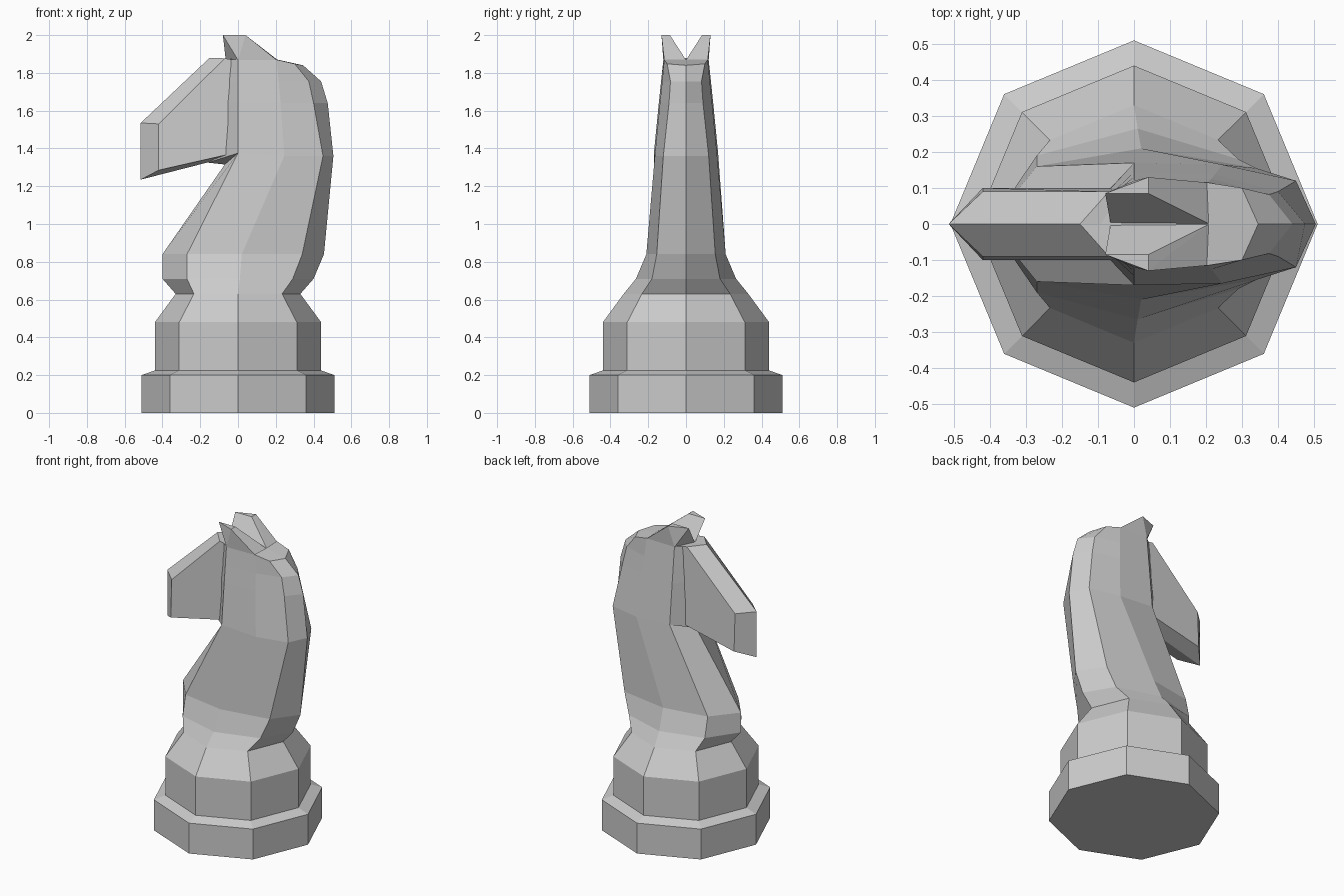
import bpy, bmesh
from math import cos, sin, pi

if "Cube" in bpy.data.objects:
    bpy.data.objects.remove(bpy.data.objects["Cube"])


def finish(name, bm):
    bmesh.ops.remove_doubles(bm, verts=bm.verts, dist=0.0005)
    bmesh.ops.recalc_face_normals(bm, faces=bm.faces)
    mesh = bpy.data.meshes.new(name)
    bm.to_mesh(mesh)
    bm.free()
    obj = bpy.data.objects.new(name, mesh)
    bpy.context.collection.objects.link(obj)
    return obj


def loft(name, rings, cap_start=True, cap_end=True):
    """Skin closed rings of equal point count."""
    bm = bmesh.new()
    loops = [[bm.verts.new(p) for p in ring] for ring in rings]
    n = len(loops[0])
    for a, b in zip(loops, loops[1:]):
        for i in range(n):
            j = (i + 1) % n
            bm.faces.new((a[i], a[j], b[j], b[i]))
    if cap_start:
        bm.faces.new(loops[0][::-1])
    if cap_end:
        bm.faces.new(loops[-1])
    return finish(name, bm)


def whole(half):
    """Mirror a back-to-front half ring across y = 0."""
    return half + [(x, -y, z) for x, y, z in half[-2:0:-1]]


def octagon(r, z):
    return [(r * cos(k * pi / 4), r * sin(k * pi / 4), z) for k in range(8)]


# Stepped octagonal base
profile = [(0.51, 0), (0.51, 0.2), (0.44, 0.225), (0.44, 0.48), (0.33, 0.63)]
loft("base", [octagon(r, z) for r, z in profile])

# Neck: half sections from the back edge to the front edge
level = lambda z, pts: [(x, y, z) for x, y in pts]
collar = level(0.71, [(0.40, 0), (0.29, 0.18), (0.01, 0.265), (-0.27, 0.19), (-0.40, 0)])
chest = level(0.84, [(0.455, 0), (0.34, 0.155), (0.02, 0.21), (-0.27, 0.16), (-0.40, 0)])
throat = level(1.36, [(0.505, 0), (0.45, 0.12), (0.245, 0.165)]) + [(0, 0.17, 1.375), (-0.07, 0, 1.315)]
cheek = throat[:-1] + [(-0.16, 0, 1.325)]
nape = level(1.64, [(0.475, 0), (0.40, 0.09), (0.225, 0.138), (0, 0.144), (-0.155, 0)])
poll = level(1.755, [(0.44, 0), (0.375, 0.082), (0.215, 0.126), (0, 0.132), (-0.152, 0)])
crown_rest = [(0.205, 0.115, 1.87), (0, 0.12, 1.87), (-0.15, 0, 1.875)]
crown = [(0.345, 0, 1.84), (0.30, 0.10, 1.848)] + crown_rest
top = [(0.21, 0, 1.87), (0.205, 0.115, 1.87)] + crown_rest
sections = [octagon(0.33, 0.63)[:5], collar, chest, throat, cheek, nape, poll, crown, top]
loft("neck", [whole(s) for s in sections], cap_start=False)

# Muzzle: flat sides meeting in a keel along the middle, running into the neck
side = [(-0.42, 0.10, 1.285), (-0.42, 0.09, 1.53), (-0.07, 0.09, 1.877), (0, 0.09, 1.865), (0, 0.10, 1.38)]
keel = [(-0.515, 0, 1.235), (-0.515, 0, 1.535), (-0.15, 0, 1.88), (0, 0, 1.865), (0, 0, 1.367)]
loft("muzzle", [side, keel, [(x, -y, z) for x, y, z in side]])

# Pair of wedge-shaped ears
ear = [(-0.065, 0, 1.868), (0.21, 0, 1.868), (0.205, 0.115, 1.868), (0, 0.12, 1.868),
       (-0.08, 0.085, 2), (0.04, 0.085, 2), (0.04, 0.13, 2)]
for label, s in (("left_ear", 1), ("right_ear", -1)):
    bm = bmesh.new()
    for x, y, z in ear:
        bm.verts.new((x, s * y, z))
    bmesh.ops.convex_hull(bm, input=bm.verts)
    finish(label, bm)
